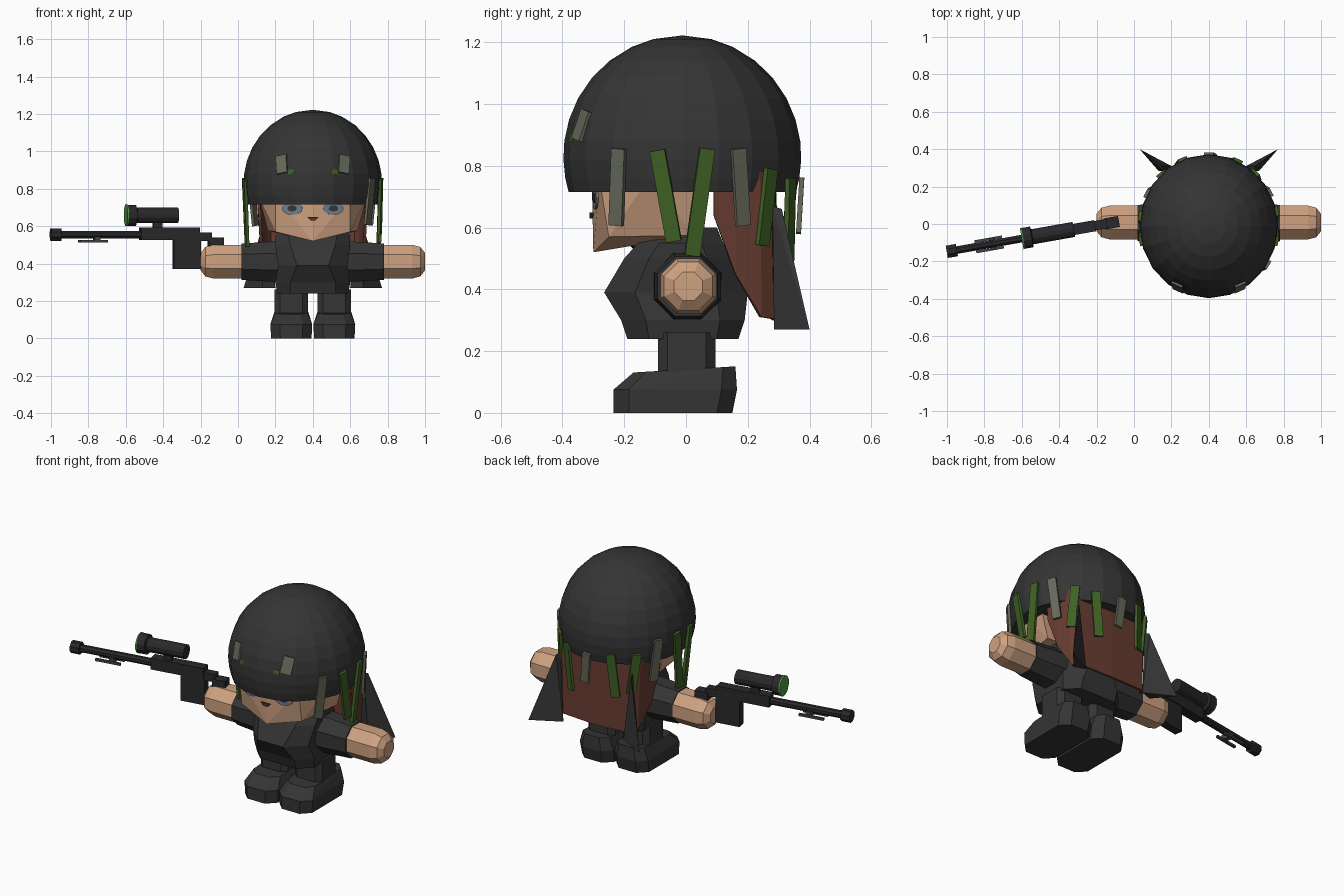
import bpy, bmesh
from math import sin, cos, pi, radians
from mathutils import Vector, Matrix

cube = bpy.data.objects.get("Cube")
if cube:
    bpy.data.objects.remove(cube)


def material(name, r, g, b):
    m = bpy.data.materials.new(name)
    m.use_nodes = True
    m.diffuse_color = (r, g, b, 1)
    m.node_tree.nodes["Principled BSDF"].inputs["Base Color"].default_value = (r, g, b, 1)
    return m


CLOTH = material("charcoal cloth", .035, .035, .035)
METAL = material("gun metal", .022, .022, .024)
STEEL = material("bipod steel", .06, .06, .065)
SKIN = material("skin", .62, .36, .22)
HAIR = material("brown hair", .14, .045, .03)
GREEN = material("leaf green", .05, .12, .018)
SAGE = material("grey sage", .13, .14, .1)
LENS = material("lens green", .08, .32, .06)
EYE = material("eye blue grey", .16, .2, .25)
MOUTH = material("mouth brown", .09, .03, .018)

BODY = Matrix.Translation((.4, 0, 0))
GUN = Matrix.Translation((-.1, .01, 0)) @ Matrix.Rotation(radians(10), 4, 'Z')


def finish(name, bm, mat, frame=BODY):
    bmesh.ops.remove_doubles(bm, verts=bm.verts, dist=1e-5)
    bmesh.ops.recalc_face_normals(bm, faces=bm.faces)
    me = bpy.data.meshes.new(name)
    bm.to_mesh(me)
    bm.free()
    me.materials.append(mat)
    ob = bpy.data.objects.new(name, me)
    ob.matrix_world = frame
    bpy.context.collection.objects.link(ob)
    return ob


def hull(name, points, mat, frame=BODY):
    bm = bmesh.new()
    verts = [bm.verts.new(p) for p in points]
    res = bmesh.ops.convex_hull(bm, input=verts)
    junk = {v for v in res["geom_interior"] + res["geom_unused"] if isinstance(v, bmesh.types.BMVert)}
    bmesh.ops.delete(bm, geom=list(junk), context='VERTS')
    bmesh.ops.dissolve_limit(bm, angle_limit=.02, verts=bm.verts, edges=bm.edges)
    return finish(name, bm, mat, frame)


def loft(name, rings, mat, frame=BODY):
    bm = bmesh.new()
    rows = [[bm.verts.new(p) for p in ring] for ring in rings]
    n = len(rows[0])
    for a, b in zip(rows, rows[1:]):
        for i in range(n):
            j = (i + 1) % n
            bm.faces.new((a[i], a[j], b[j], b[i]))
    bm.faces.new(rows[0])
    bm.faces.new(rows[-1])
    return finish(name, bm, mat, frame)


def box(name, size, mat, frame):
    bm = bmesh.new()
    bmesh.ops.create_cube(bm, size=1, matrix=Matrix.Diagonal((*size, 1)))
    return finish(name, bm, mat, frame)


def tube(name, stations, mat, y=0, z=0, sides=8, frame=BODY):
    """Round section along x; stations are (x, radius)."""
    angles = [2 * pi * (i + .5) / sides for i in range(sides)]
    rings = [[(x, y + r * cos(a), z + r * sin(a)) for a in angles] for x, r in stations]
    return loft(name, rings, mat, frame)


def chamfered(z, w, front, back, c):
    half = [(w - c, front), (w, front + c), (w, back - c), (w - c, back)]
    return [(x, y, z) for x, y in half] + [(-x, y, z) for x, y in reversed(half)]


def both(points):
    return [(s * x, y, z) for x, y, z in points for s in (1, -1)]


# Helmet
rings = []
for z in (.715, .76, .82, .88, .95, 1.02, 1.085, 1.14, 1.185, 1.21, 1.222):
    k = max(0, 1 - ((z - .83) / .392) ** 2) ** .5
    rings.append([(.37 * k * cos(a), -.012 + .385 * k * sin(a), z)
                  for a in (2 * pi * i / 20 for i in range(20))])
loft("helmet", rings, CLOTH)

# Head with pointed chin
hull("head", both([(0, -.30, .52), (.2, -.25, .57), (.24, .03, .575), (0, -.305, .76),
                   (.2, -.28, .76), (.29, -.12, .76), (.29, .03, .76)]), SKIN)
for s, side in ((1, "left"), (-1, "right")):
    face = Matrix.Translation((.4 + s * .11, -.293, .695)) @ Matrix.Rotation(s * radians(7), 4, 'Z')
    for label, r, depth, mat in (("eye", .055, .004, EYE), ("pupil", .025, .007, CLOTH)):
        rings = [[(r * cos(a), y, .65 * r * sin(a)) for a in (2 * pi * i / 12 for i in range(12))]
                 for y in (-depth, .003)]
        loft(f"{side}_{label}", rings, mat, face)
hull("mouth", both([(.03, y, .648) for y in (-.312, -.3)] + [(.012, y, .63) for y in (-.312, -.3)]), MOUTH)

# Hair shell around the back of the head
bm = bmesh.new()
outline = [(.29, .09, .64), (.28, .16, .45), (.25, .245, .31), (.22, .285, .305), (0, .295, .30)]
tops = [(.3, .09), (.29, .16), (.27, .24), (.24, .275), (0, .29)]
low = outline + [(-x, y, z) for x, y, z in outline[-2::-1]]
high = tops + [(-x, y) for x, y in tops[-2::-1]]
rows = [[bm.verts.new(p) for p in low], [bm.verts.new((x, y, .78)) for x, y in high]]
for i in range(len(low) - 1):
    bm.faces.new((rows[0][i], rows[0][i + 1], rows[1][i + 1], rows[1][i]))
hair = finish("hair", bm, HAIR)
mod = hair.modifiers.new("thickness", 'SOLIDIFY')
mod.thickness = .015

# Torso and collar
loft("torso", [chamfered(*r) for r in (
    (.24, .19, -.19, .17, .07), (.3, .2, -.21, .19, .08), (.39, .185, -.265, .2, .1),
    (.5, .2, -.2, .15, .08), (.55, .2, -.155, .12, .07), (.6, .14, -.12, .1, .05))], CLOTH)

for s, side in ((1, "left"), (-1, "right")):
    # Arm
    tube(f"{side}_sleeve", [(s * .12, .12), (s * .24, .115), (s * .38, .105)], CLOTH, .005, .41)
    tube(f"{side}_hand", [(s * .37, .098), (s * .53, .098), (s * .575, .085), (s * .6, .05)],
         SKIN, .008, .41)
    # Leg and boot
    foot = Matrix.Translation((.4 + s * .115, 0, 0))
    loft(f"{side}_leg", [chamfered(z, .09, -.09, .095, .03) for z in (.12, .26)], CLOTH, foot)
    top = [(x, y, .141 + y * .06) for x, y, z in chamfered(0, .088, -.17, .16, .04)]
    hull(f"{side}_boot", chamfered(0, .108, -.235, .15, .05)
         + chamfered(.075, .112, -.235, .165, .05) + top, CLOTH, foot)
    # Scarf tail behind the shoulder
    hull(f"{side}_scarf_tail", [(s * x, y, z) for x, y, z in (
        (.24, .28, .67), (.25, .31, .66), (.37, .40, .27), (.27, .285, .27), (.2, .31, .27))], CLOTH)
    # Cloth patch and leaf on the helmet front
    for label, pos, size, mat in (("patch", (.165, -.335, .93), (.062, .02, .1), SAGE),
                                  ("leaf", (.115, -.365, .89), (.035, .015, .025), GREEN)):
        d = Vector((s * pos[0], pos[1] + .012, pos[2] - .83))
        turn = d.to_track_quat('-Y', 'Z').to_matrix().to_4x4()
        spot = Matrix.Translation((.4 + s * pos[0], pos[1], pos[2]))
        box(f"{side}_helmet_{label}", size, mat, spot @ turn @ Matrix.Rotation(s * .2, 4, 'Y'))

# Camouflage strips: direction, top height, length, sideways lean, colour
strips = [(-32, .855, .25, -.08, SAGE), (-12, .85, .3, .17, GREEN), (12, .855, .35, -.13, GREEN),
          (28, .855, .25, .1, SAGE), (48, .79, .25, -.1, GREEN), (65, .76, .27, .08, GREEN),
          (90, .76, .18, -.1, SAGE), (112, .78, .26, .1, GREEN), (134, .78, .24, -.12, GREEN),
          (153, .85, .25, -.1, SAGE), (172, .855, .35, .12, GREEN), (192, .85, .36, -.12, GREEN)]
for i, (angle, top, length, lean, mat) in enumerate(strips):
    a = radians(angle)
    place = (Matrix.Translation((.4 + .372 * cos(a), -.012 + .387 * sin(a), top))
             @ Matrix.Rotation(a, 4, 'Z') @ Matrix.Rotation(lean, 4, 'X')
             @ Matrix.Rotation(.06, 4, 'Y') @ Matrix.Translation((0, 0, -length / 2)))
    box(f"camouflage_strip_{i + 1}", (.016, .05, length), mat, place)


# Rifle, laid out along x in its own frame
def gun_box(name, x0, x1, z0, z1, width, mat=METAL, y=0):
    centre = Matrix.Translation(((x0 + x1) / 2, y, (z0 + z1) / 2))
    box(name, (x1 - x0, width, z1 - z0), mat, GUN @ centre)


tube("barrel", [(-.9, .022), (-.4, .022)], METAL, 0, .555, frame=GUN)
tube("muzzle", [(-.915, .036), (-.86, .036)], METAL, 0, .555, frame=GUN)
gun_box("receiver", -.43, -.11, .525, .592, .06)
gun_box("magazine", -.25, -.105, .37, .53, .05)
gun_box("stock", -.12, -.045, .52, .565, .05)
gun_box("stock_end", -.06, .02, .485, .54, .06)
gun_box("scope_mount", -.36, -.31, .58, .63, .025)
tube("scope", [(-.5, .058), (-.455, .058), (-.45, .042), (-.225, .042)],
     METAL, 0, .658, 12, GUN)
tube("scope_lens", [(-.508, .06), (-.5, .06)], LENS, 0, .658, 12, GUN)
for y in (-.028, .028):
    gun_box("bipod_leg", -.76, -.61, .512, .526, .014, STEEL, y)
gun_box("bipod_joint", -.68, -.65, .515, .545, .06, STEEL)
